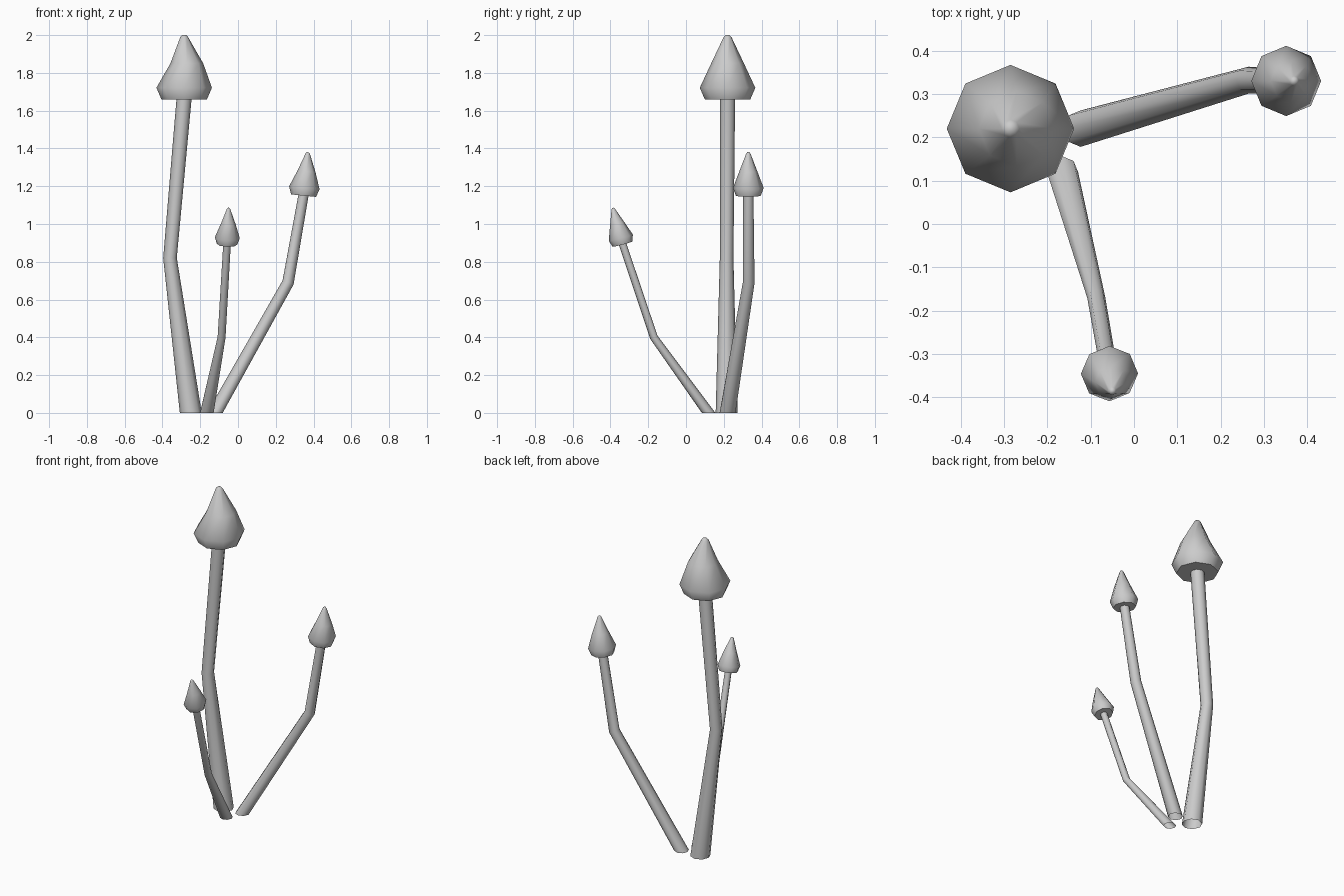
import bpy, bmesh, math
from mathutils import Vector

cube = bpy.data.objects.get("Cube")
if cube:
    bpy.data.objects.remove(cube, do_unlink=True)

SIDES = 8
grey = bpy.data.materials.new("plain grey")
grey.use_nodes = True
COLOUR = (0.6, 0.6, 0.6, 1)
grey.diffuse_color = COLOUR
grey.node_tree.nodes["Principled BSDF"].inputs["Base Color"].default_value = COLOUR


def lofted(name, rings, close_bottom, close_top, angle):
    """Skin a list of (centre, normal, radius) rings into one smooth part."""
    bm = bmesh.new()
    loops = []
    for centre, normal, radius in rings:
        turn = Vector((0, 0, 1)).rotation_difference(normal)
        loop = []
        for i in range(SIDES):
            a = math.tau * i / SIDES
            offset = Vector((math.cos(a), math.sin(a), 0)) * radius
            loop.append(bm.verts.new(centre + turn @ offset))
        loops.append(loop)
    for low, high in zip(loops, loops[1:]):
        for i in range(SIDES):
            j = (i + 1) % SIDES
            bm.faces.new((low[i], low[j], high[j], high[i]))
    if close_bottom:
        bm.faces.new(loops[0][::-1])
    if close_top:
        bm.faces.new(loops[-1])
    mesh = bpy.data.meshes.new(name)
    bm.to_mesh(mesh)
    bm.free()
    mesh.materials.append(grey)
    obj = bpy.data.objects.new(name, mesh)
    bpy.context.collection.objects.link(obj)
    bpy.ops.object.select_all(action='DESELECT')
    obj.select_set(True)
    bpy.context.view_layer.objects.active = obj
    bpy.ops.object.shade_smooth_by_angle(angle=math.radians(angle))


def mushroom(size, base, knee, neck, radii, tip, cap_radius, bulge):
    base, knee, neck, tip = map(Vector, (base, knee, neck, tip))
    axis = (tip - neck).normalized()
    bend = ((knee - base).normalized() + (neck - knee).normalized()).normalized()
    # Bent stalk, open at the ground and reaching just inside the cap
    lofted(size + "_stalk",
           [(base, Vector((0, 0, 1)), radii[0]), (knee, bend, radii[1]),
            (neck + axis * 0.01, axis, radii[2])], False, False, 70)
    # Pointed cap: narrow underside, wide rim, slightly lopsided shoulder, blunt tip
    profile = [(0, 0.82, 0), (0.18, 1, 0), (0.56, 0.59, bulge), (0.97, 0.14, 0), (1, 0.07, 0)]
    rings = [(neck.lerp(tip, t) + Vector((shift, 0, 0)), axis, r * cap_radius)
             for t, r, shift in profile]
    lofted(size + "_cap", rings, True, True, 58)


mushroom("tall", (-0.25, 0.215, 0), (-0.36, 0.215, 0.82), (-0.285, 0.22, 1.66),
         (0.058, 0.036, 0.04), (-0.285, 0.22, 2.0), 0.147, 0.014)
mushroom("middle", (-0.123, 0.22, 0), (0.265, 0.332, 0.69), (0.347, 0.33, 1.15),
         (0.042, 0.031, 0.027), (0.37, 0.33, 1.38), 0.081, 0.003)
mushroom("small", (-0.165, 0.12, 0), (-0.087, -0.17, 0.4), (-0.058, -0.336, 0.893),
         (0.036, 0.021, 0.02), (-0.05, -0.387, 1.085), 0.066, 0.002)
